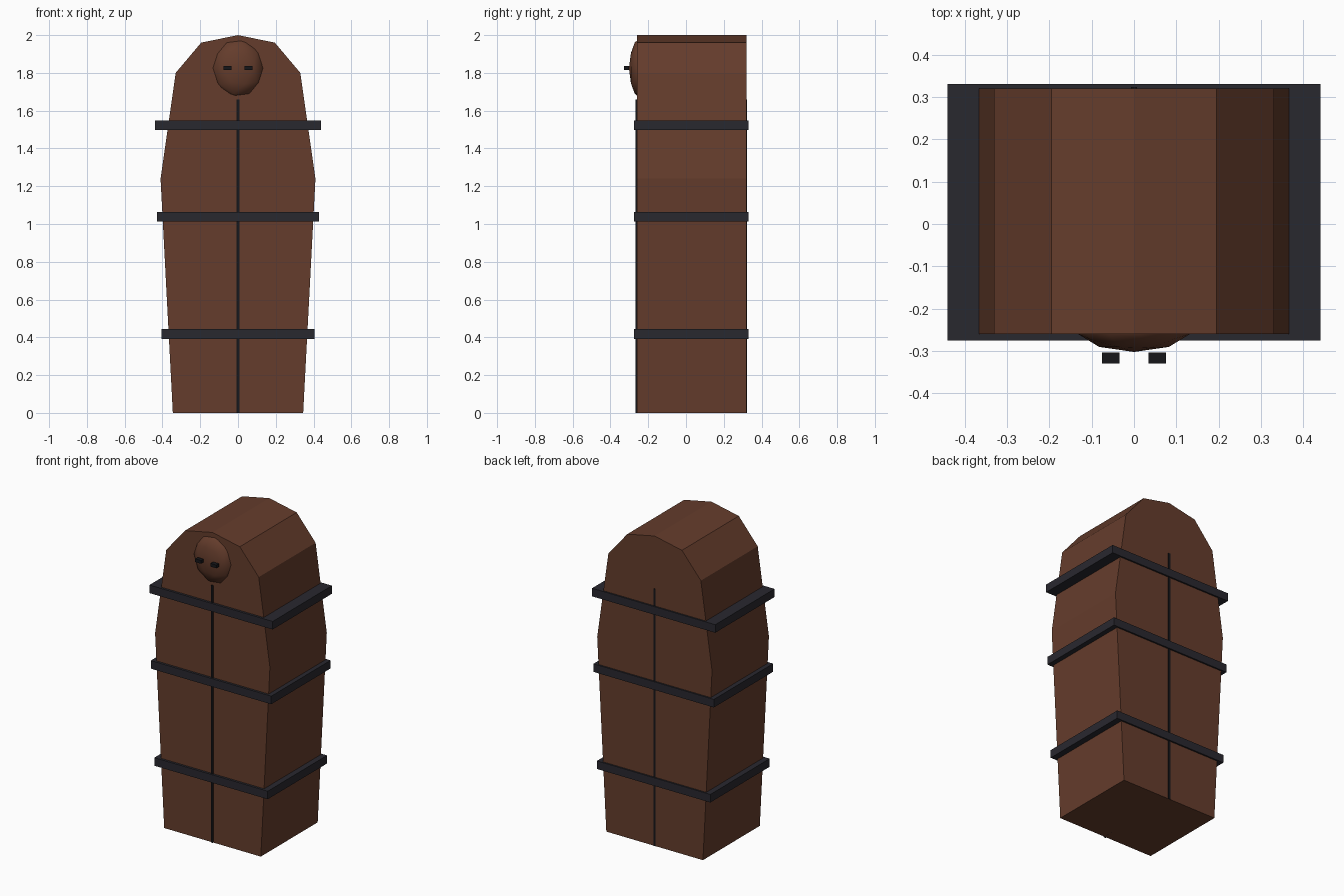
import bpy, bmesh

if "Cube" in bpy.data.objects:
    bpy.data.objects.remove(bpy.data.objects["Cube"])

def material(name, rgb):
    m = bpy.data.materials.new(name)
    m.diffuse_color = (*rgb, 1)
    m.use_nodes = True
    m.node_tree.nodes["Principled BSDF"].inputs["Base Color"].default_value = m.diffuse_color
    return m

wood = material("brown_wood", (0.13, 0.046, 0.025))
iron = material("dark_iron", (0.022, 0.021, 0.028))
black = material("black", (0.008, 0.008, 0.01))

def finish(name, bm, mat):
    bmesh.ops.recalc_face_normals(bm, faces=bm.faces)
    me = bpy.data.meshes.new(name)
    bm.to_mesh(me)
    bm.free()
    me.materials.append(mat)
    ob = bpy.data.objects.new(name, me)
    bpy.context.collection.objects.link(ob)
    return ob

def box(name, lo, hi, mat):
    bm = bmesh.new()
    bmesh.ops.create_cube(bm, size=1)
    for v in bm.verts:
        v.co = [(a + b) / 2 + c * (b - a) for a, b, c in zip(lo, hi, v.co)]
    return finish(name, bm, mat)

# Cabinet body: half profile mirrored, then extruded front to back
half = [(0.345, 0), (0.41, 1.24), (0.33, 1.80), (0.195, 1.96)]
outline = half + [(0, 2.0)] + [(-x, z) for x, z in reversed(half)]
bm = bmesh.new()
front = bm.faces.new([bm.verts.new((x, -0.26, z)) for x, z in outline])
ext = bmesh.ops.extrude_face_region(bm, geom=[front], use_keep_orig=True)
bmesh.ops.translate(bm, vec=(0, 0.58, 0),
                    verts=[g for g in ext["geom"] if isinstance(g, bmesh.types.BMVert)])
finish("cabinet_body", bm, wood)

# Iron bands around the body
for i, (z, x) in enumerate([(0.418, 0.405), (1.038, 0.43), (1.523, 0.44)]):
    box(f"band_{i + 1}", (-x, -0.275, z - 0.026), (x, 0.33, z + 0.026), iron)

# Door seam running through front and back
box("door_seam", (-0.007, -0.267, 0), (0.007, 0.323, 1.66), black)

# Carved face, a flattened low-poly ball set into the front
bm = bmesh.new()
bmesh.ops.create_icosphere(bm, subdivisions=2, radius=1)
for v in bm.verts:
    v.co = (v.co.x * 0.14, -0.24 + v.co.y * 0.062, 1.825 + v.co.z * 0.16)
face = finish("carved_face", bm, wood)
for p in face.data.polygons:
    p.use_smooth = True

# Eyes
for side, s in (("left", -1), ("right", 1)):
    box(f"eye_{side}", (s * 0.055 - 0.021, -0.329, 1.815), (s * 0.055 + 0.021, -0.303, 1.836), black)
